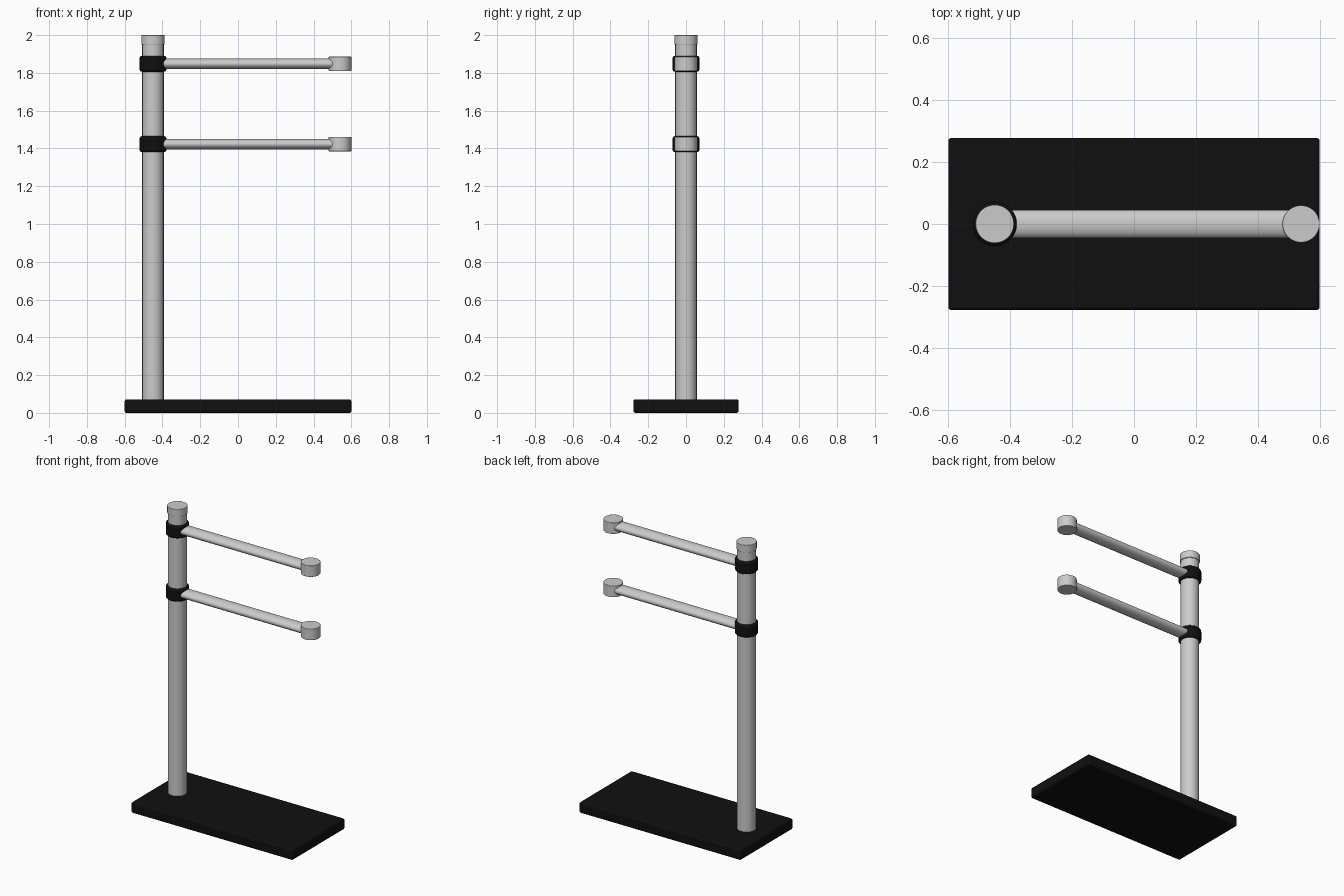
import bpy
from math import radians, pi

cube = bpy.data.objects.get("Cube")
if cube:
    bpy.data.objects.remove(cube, do_unlink=True)


def material(name, rgb):
    mat = bpy.data.materials.new(name)
    mat.use_nodes = True
    color = (*rgb, 1)
    mat.diffuse_color = color
    mat.node_tree.nodes["Principled BSDF"].inputs["Base Color"].default_value = color
    return mat


grey = material("light_grey_metal", (0.6, 0.6, 0.6))
black = material("black_plastic", (0.005, 0.005, 0.005))


def finish(name, mat, bevel=0.0, segments=3):
    obj = bpy.context.object
    obj.name = name
    obj.data.materials.append(mat)
    bpy.ops.object.transform_apply(location=False, rotation=True, scale=True)
    if bevel:
        mod = obj.modifiers.new("Soft edges", "BEVEL")
        mod.width = bevel
        mod.segments = segments
        mod.limit_method = "ANGLE"
        mod.angle_limit = radians(40)
    bpy.ops.object.shade_smooth_by_angle(angle=radians(35))
    return obj


def post(name, mat, x, z0, z1, radius, bevel=0.0):
    """Upright cylinder between two heights."""
    bpy.ops.mesh.primitive_cylinder_add(
        vertices=48, radius=radius, depth=z1 - z0, location=(x, 0, (z0 + z1) / 2))
    return finish(name, mat, bevel)


POLE_X, END_X = -0.45, 0.54

# Flat base plate
bpy.ops.mesh.primitive_cube_add(size=1, location=(0, 0, 0.036))
bpy.context.object.scale = (1.2, 0.556, 0.072)
finish("base_plate", black, 0.01)

# Upright pole with a slightly wider cap
post("pole", grey, POLE_X, 0.06, 1.96, 0.057)
post("pole_cap", grey, POLE_X, 1.95, 2.0, 0.062, 0.003)

# Two arms, each with a collar on the pole and a round end
for label, z in (("lower", 1.423), ("upper", 1.848)):
    post(label + "_collar", black, POLE_X, z - 0.042, z + 0.042, 0.071, 0.012)

    # Oval bar
    bpy.ops.mesh.primitive_cylinder_add(
        vertices=48, radius=1, depth=END_X - POLE_X,
        location=((POLE_X + END_X) / 2, 0, z), rotation=(0, pi / 2, 0))
    bpy.context.object.scale = (0.028, 0.045, 1)
    finish(label + "_arm", grey)

    post(label + "_arm_end", grey, END_X, z - 0.038, z + 0.038, 0.06, 0.003)
